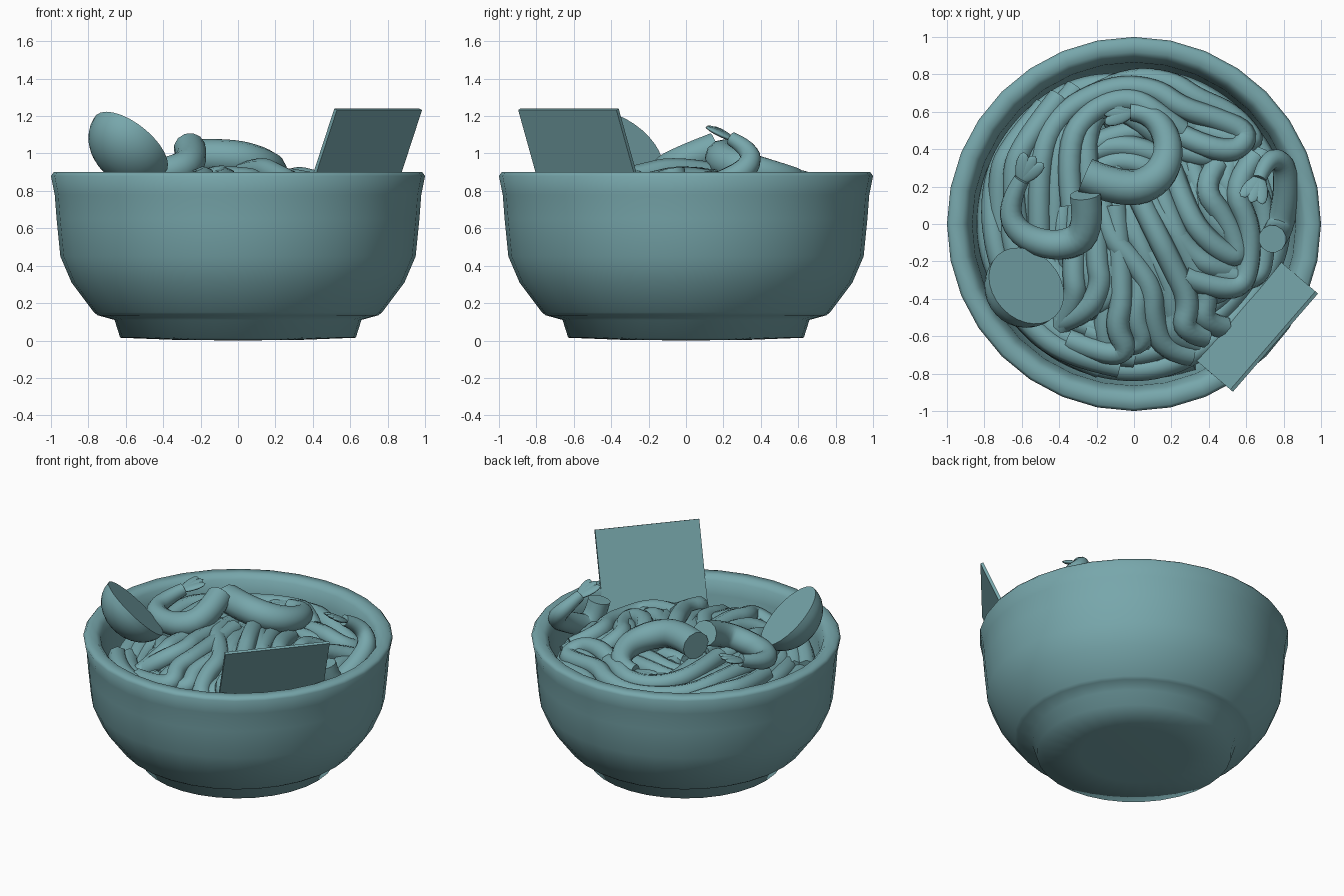
import bpy, math, random
from mathutils import Vector, Matrix

if "Cube" in bpy.data.objects:
    bpy.data.objects.remove(bpy.data.objects["Cube"])

random.seed(4)
teal = bpy.data.materials.new("teal")
teal.diffuse_color = (0.185, 0.385, 0.41, 1)
teal.use_nodes = True
teal.node_tree.nodes["Principled BSDF"].inputs["Base Color"].default_value = teal.diffuse_color


def select(ob):
    bpy.ops.object.select_all(action='DESELECT')
    ob.select_set(True)
    bpy.context.view_layer.objects.active = ob


def mesh_object(name, verts, faces, angle=40):
    me = bpy.data.meshes.new(name)
    me.from_pydata(verts, [], faces)
    me.materials.append(teal)
    ob = bpy.data.objects.new(name, me)
    bpy.context.collection.objects.link(ob)
    select(ob)
    bpy.ops.object.shade_smooth_by_angle(angle=math.radians(angle))
    return ob


def lathe(name, profile, sides, angle=40):
    """Revolve a profile whose first and last points lie on the axis."""
    verts, faces = [(0, 0, profile[0][1]), (0, 0, profile[-1][1])], []
    mid = profile[1:-1]
    for r, z in mid:
        for i in range(sides):
            a = 2 * math.pi * i / sides
            verts.append((r * math.cos(a), r * math.sin(a), z))
    last = 2 + (len(mid) - 1) * sides
    for i in range(sides):
        j = (i + 1) % sides
        faces.append((0, 2 + j, 2 + i))
        faces.append((1, last + i, last + j))
        for k in range(len(mid) - 1):
            a, b = 2 + k * sides, 2 + (k + 1) * sides
            faces.append((a + i, a + j, b + j, b + i))
    return mesh_object(name, verts, faces, angle)


def tubes(name, paths, radius, scales=None, sides=2):
    """Smooth capped tubes through the given 3D paths."""
    cu = bpy.data.curves.new(name, 'CURVE')
    cu.dimensions = '3D'
    cu.bevel_depth, cu.bevel_resolution = radius, sides
    cu.use_fill_caps = True
    cu.resolution_u = 5
    cu.materials.append(teal)
    for path in paths:
        sp = cu.splines.new('NURBS')
        sp.points.add(len(path) - 1)
        for i, p in enumerate(path):
            sp.points[i].co = (*p, 1)
            sp.points[i].radius = scales[i] if scales else 1
        sp.order_u = 3
        sp.use_endpoint_u = True
    ob = bpy.data.objects.new(name, cu)
    bpy.context.collection.objects.link(ob)
    select(ob)
    bpy.ops.object.convert(target='MESH')
    bpy.ops.object.shade_smooth_by_angle(angle=math.radians(50))
    return ob


# Bowl with foot and rounded rim
lathe("bowl", [(0, 0), (0.35, 0.004), (0.63, 0.015), (0.66, 0.11), (0.75, 0.135),
               (0.77, 0.15), (0.89, 0.31), (0.95, 0.45), (0.97, 0.65), (0.98, 0.78),
               (1.0, 0.88), (0.985, 0.90), (0.92, 0.90), (0.89, 0.87), (0.865, 0.78),
               (0.85, 0.55), (0.78, 0.36), (0.62, 0.22), (0, 0.18)], 32, 180)


def dome(x, y):
    return 0.91 - 0.26 * (x * x + y * y) + 0.03 * y


# Top layer of noodles, traced in plan and laid on a dome
plans = [
    [(-.5, -.1), (-.52, .3), (-.42, .58), (-.12, .74), (.12, .72), (.25, .62), (.45, .56),
     (.62, .49), (.55, .38), (.35, .42), (.2, .5)],
    [(-.33, .1), (-.37, .42), (-.22, .62), (-.02, .68), (.12, .6), (.25, .5)],
    [(-.2, .25), (-.15, -.05), (0, -.2), (.1, -.35), (.1, -.5), (.16, -.68), (.3, -.7)],
    [(-.2, .1), (-.2, -.2), (-.17, -.32), (-.25, -.48), (-.38, -.52)],
    [(-.1, .1), (-.05, -.38), (-.1, -.55), (-.03, -.68), (-.15, -.7), (-.35, -.62)],
    [(.2, .3), (.28, .05), (.42, -.12), (.58, -.2), (.5, .02), (.35, .2), (.45, .32)],
    [(.27, -.28), (.42, -.34), (.58, -.34), (.62, -.2), (.62, 0), (.52, .2), (.65, .36)],
    [(0, .2), (.12, -.05), (.22, -.25), (.3, -.42), (.25, -.58), (.38, -.6)],
    [(.02, .2), (.2, -.02), (.3, -.15), (.42, -.24), (.52, -.25)],
    [(-.72, -.38), (-.6, -.58), (-.35, -.72), (-.08, -.76)],
    [(-.62, .0), (-.66, .25), (-.58, .45), (-.4, .68)],
    [(-.3, .1), (-.33, -.25), (-.3, -.4), (-.42, -.6)],
]
paths = []
# each noodle also gets neighbours running beside and slightly under it
for dx, dy, drop in ((0, 0, 0), (0.09, 0.05, 0.04), (-0.09, -0.03, 0.07)):
    for k, plan in enumerate(plans):
        path = []
        for i, (x, y) in enumerate(plan):
            x, y = x + dx + 0.4 * drop * math.sin(9 * y), y + dy
            s = min(1, 0.785 / math.hypot(x, y))
            x, y = x * s, y * s
            sink = 0.05 if i in (0, len(plan) - 1) and k != 6 else 0
            path.append((x, y, dome(x, y) - drop - sink + 0.02 * math.sin(k * 2.1)
                         + 0.012 * math.sin(i * 1.7 + k)))
        paths.append(path)

# Coiled wavy layers beneath them
for drop in (0.1, 0.19):
    for n in range(8):
        r, a0 = 0.775 - 0.09 * n, random.uniform(0, 6.28)
        ph, path = random.uniform(0, 6.28), []
        for i in range(25):
            a = a0 + i * 6.2 / 24
            rr = min(0.785, r + 0.03 * math.sin(3 * a + ph))
            x, y = rr * math.cos(a), rr * math.sin(a)
            path.append((x, y, dome(x, y) - drop + 0.02 * math.sin(4 * a + ph)))
        paths.append(path)
tubes("noodles", paths, 0.062)


# Shrimp: curled tapering body with a three-lobed tail fan
def shrimp(name, path, radius):
    n = len(path)
    scales = [0.5 + 0.5 * min(1, 1.6 * i / (n - 1)) for i in range(n)]
    tubes(name + "_body", [path], radius, scales, 4)
    tail, direction = Vector(path[0]), (Vector(path[0]) - Vector(path[1])).normalized()
    side = direction.cross(Vector((0, 0, 1))).normalized()
    for s in (-1, 0, 1):
        d = (direction + side * 0.45 * s).normalized()
        w = (side - d * side.dot(d)).normalized()
        rot = Matrix((d, w, d.cross(w))).transposed().to_4x4()
        bpy.ops.mesh.primitive_uv_sphere_add(segments=12, ring_count=8)
        lobe = bpy.context.object
        lobe.name = f"{name}_tail_{s + 2}"
        lobe.data.materials.append(teal)
        lobe.matrix_world = (Matrix.Translation(tail + d * 0.06) @ rot
                             @ Matrix.Diagonal((0.09, 0.04, 0.016, 1)))
        bpy.ops.object.shade_smooth()


shrimp("left_shrimp", [(-.6, .24, .96), (-.68, .1, .91), (-.62, -.06, .89), (-.4, -.13, .89),
                       (-.23, -.05, .95), (-.26, .16, 1.03)], 0.085)
shrimp("back_shrimp", [(-.02, .6, .86), (.1, .6, .86), (.2, .42, .9), (.14, .24, .94),
                       (-.05, .17, .99), (-.26, .26, .98)], 0.095)
shrimp("right_shrimp", [(.67, .24, 1.08), (.71, .35, 1.02), (.8, .34, .92), (.82, .16, .82),
                        (.77, -.05, .72), (.74, -.08, .91)], 0.075)

# Half egg: dome below a flat tilted cut face
egg = lathe("half_egg", [(0, -0.2)] + [(0.225 * math.sin(a), -0.2 * math.cos(a))
            for a in [math.pi / 2 * i / 8 for i in range(1, 9)]] + [(0, 0)], 28)
normal = Vector((0.5, 0.47, 0.7)).normalized()
egg.matrix_world = (Matrix.Translation((-0.575, -0.33, 1.05))
                    @ normal.to_track_quat('Z', 'Y').to_matrix().to_4x4()
                    @ Matrix.Diagonal((1.0, 1.1, 1, 1)))

# Seaweed sheet leaning out over the rim
a, b = Vector((0.97, -0.36, 1.24)), Vector((0.515, -0.885, 1.24))
down = Vector((-0.235, 0.2, -0.72))
t = (b - a).cross(down).normalized() * 0.02
front = [a, b, b + down, a + down]
mesh_object("seaweed_sheet", [tuple(p) for p in front] + [tuple(p + t) for p in front],
            [(3, 2, 1, 0), (4, 5, 6, 7), (0, 1, 5, 4), (1, 2, 6, 5), (2, 3, 7, 6), (3, 0, 4, 7)])
